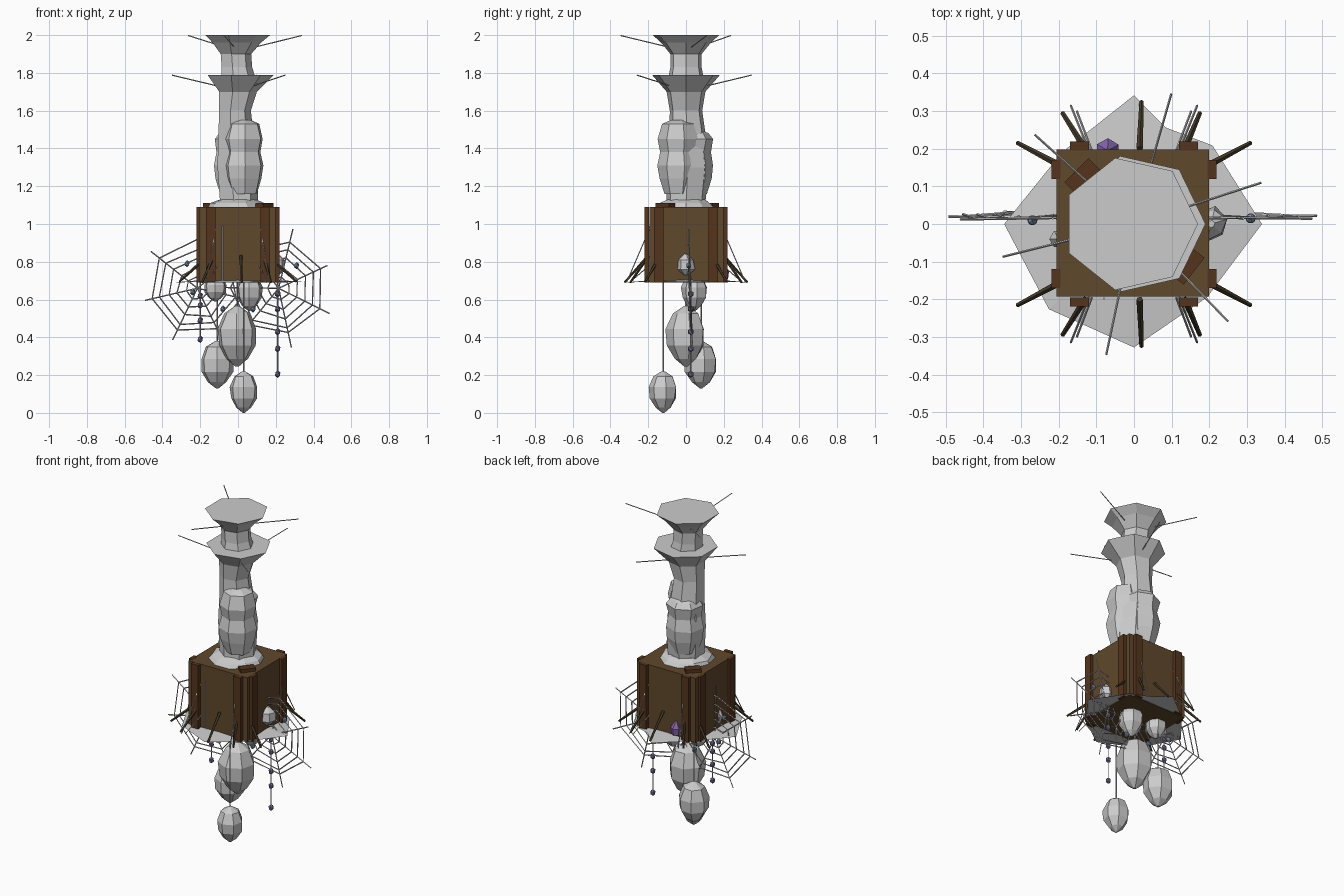
import bpy, bmesh, random
from math import sin, cos, pi, radians
from mathutils import Vector, Matrix

if "Cube" in bpy.data.objects:
    bpy.data.objects.remove(bpy.data.objects["Cube"])

random.seed(4)


def material(name, r, g, b):
    m = bpy.data.materials.new(name)
    m.diffuse_color = (r, g, b, 1)
    m.use_nodes = True
    m.node_tree.nodes["Principled BSDF"].inputs["Base Color"].default_value = m.diffuse_color
    return m


WOOD = material("wood", 0.115, 0.065, 0.025)
DARK_WOOD = material("dark_wood", 0.09, 0.035, 0.012)
TWIG = material("twig", 0.06, 0.045, 0.022)
PURPLE = material("purple", 0.24, 0.13, 0.42)
BEAD = material("bead", 0.2, 0.18, 0.32)
DEW = material("dew", 0.2, 0.3, 0.42)


def finish(name, bm, mat=None):
    bmesh.ops.recalc_face_normals(bm, faces=bm.faces)
    me = bpy.data.meshes.new(name)
    bm.to_mesh(me)
    bm.free()
    ob = bpy.data.objects.new(name, me)
    bpy.context.collection.objects.link(ob)
    if mat:
        me.materials.append(mat)
    return ob


def add_rod(bm, a, b, r1=0.003, r2=None, sides=4):
    a, b = Vector(a), Vector(b)
    d = b - a
    mat = Matrix.Translation((a + b) / 2) @ d.to_track_quat('Z', 'Y').to_matrix().to_4x4()
    bmesh.ops.create_cone(bm, cap_ends=True, segments=sides, radius1=r1,
                          radius2=r1 if r2 is None else r2, depth=d.length, matrix=mat)


def rods(name, pairs, r1=0.003, r2=None, mat=None, sides=4):
    bm = bmesh.new()
    for a, b in pairs:
        add_rod(bm, a, b, r1, r2, sides)
    return finish(name, bm, mat)


def add_box(bm, centre, size, turn=0):
    bmesh.ops.create_cube(bm, size=1, matrix=Matrix.Translation(centre)
                          @ Matrix.Rotation(turn, 4, 'Z') @ Matrix.Diagonal((*size, 1)))


def loft(name, rings, sides=7, phase=0, jitter=0, mat=None):
    """Stack of polygon rings: (x, y, z, radius)."""
    bm = bmesh.new()
    loops = []
    for x, y, z, r in rings:
        loop = []
        for i in range(sides):
            a = phase + 2 * pi * i / sides
            q = r * (1 + random.uniform(-jitter, jitter))
            loop.append(bm.verts.new((x + q * cos(a), y + q * sin(a), z)))
        loops.append(loop)
    for lo, hi in zip(loops, loops[1:]):
        for i in range(sides):
            j = (i + 1) % sides
            bm.faces.new((lo[i], lo[j], hi[j], hi[i]))
    bm.faces.new(loops[0][::-1])
    bm.faces.new(loops[-1])
    return finish(name, bm, mat)


def cocoon(name, x, y, z0, z1, r, phase=0.2):
    prof = [(0, .08), (.13, .55), (.35, .93), (.62, 1), (.88, .68), (1, .12)]
    loft(name, [(x, y, z0 + (z1 - z0) * t, r * k) for t, k in prof], 7, phase, 0.05)


def beads(name, points, r, mat):
    bm = bmesh.new()
    for p in points:
        bmesh.ops.create_icosphere(bm, subdivisions=1, radius=r, matrix=Matrix.Translation(p)
                                   @ Matrix.Diagonal((1, 1, 1.25, 1)))
    finish(name, bm, mat)


# Wooden crate with vertical boards and top cleats
bm = bmesh.new()
add_box(bm, (-0.003, 0.003, 0.89), (0.405, 0.39, 0.4))
finish("crate", bm, WOOD)
bm = bmesh.new()
for s in (-1, 1):
    for t in (-0.145, 0.145):
        add_box(bm, (t, s * 0.207, 0.89), (0.05, 0.024, 0.402))
        add_box(bm, (s * 0.207, t, 0.89), (0.024, 0.05, 0.402))
finish("crate_boards", bm, DARK_WOOD)
bm = bmesh.new()
add_box(bm, (-0.135, 0.125, 1.095), (0.09, 0.05, 0.03), radians(45))
add_box(bm, (0.14, -0.11, 1.095), (0.09, 0.05, 0.03), radians(52))
finish("top_cleats", bm, DARK_WOOD)

# Silk column: collar, lower trunk and two flared funnels
loft("collar", [(0, 0, 1.085, 0.16), (0, 0, 1.11, 0.14), (0, 0, 1.13, 0.1)], 10, 0, 0.08)
loft("lower_funnel", [(0, 0, 1.11, 0.105), (-0.005, 0.01, 1.3, 0.115), (-0.015, 0.01, 1.45, 0.1),
                      (-0.02, 0, 1.6, 0.088), (-0.005, 0, 1.7, 0.105), (0.005, 0, 1.79, 0.185)])
loft("upper_funnel", [(0, 0, 1.75, 0.1), (-0.01, 0, 1.83, 0.085), (-0.015, 0, 1.9, 0.085),
                      (-0.013, 0, 1.96, 0.135), (-0.01, 0, 2.0, 0.18)])
for name, x, y, top, ph in (("front_bundle", 0.03, -0.04, 1.55, 0.3),
                            ("back_bundle", -0.02, 0.035, 1.5, 0.7)):
    loft(name, [(x, y, 1.16, 0.075), (x, y, 1.24, 0.1), (x, y, 1.31, 0.11), (x, y, 1.38, 0.095),
                (x, y, 1.45, 0.108), (x, y, top - 0.02, 0.085), (x, y, top, 0.04)], 7, ph, 0.03)

# Anchor threads around each funnel rim
pairs = []
for z, first, rim in ((1.79, 194, 0.36), (2.0, 18, 0.355)):
    for k in range(3):
        a = radians(first + 120 * k)
        pairs.append(((0.1 * cos(a), 0.1 * sin(a), z - 0.062),
                      (rim * cos(a), rim * sin(a), z - 0.002)))
rods("funnel_threads", pairs, 0.003)

# Silk skirt below the crate
bm = bmesh.new()
rim = [bm.verts.new((r * cos(radians(a)), r * sin(radians(a)), z)) for a, r, z in
       ((0, .34, .694), (45, .295, .69), (72, .27, .696), (90, .342, .69), (135, .27, .695), (180, .345, .69),
        (225, .32, .693), (270, .328, .69), (315, .275, .695))]
hub = bm.verts.new((0, 0, 0.72))
under = bm.verts.new((0, 0, 0.7))
for a, b in zip(rim, rim[1:] + rim[:1]):
    bm.faces.new((a, b, hub))
    bm.faces.new((b, a, under))
finish("silk_skirt", bm)

# Slanted stakes round the foot of the crate
stakes, stays = [], []
for s in (-1, 1):
    for t, e in ((-0.13, -0.19), (0.015, 0.02), (0.135, 0.175)):
        stakes.append(((t, s * 0.2, 0.83), (e, s * (0.325 if abs(e) < .1 else 0.295), 0.69)))
    for t in (-0.16, 0.16):
        stakes.append(((s * 0.205, t, 0.79), (s * 0.31, t * 1.35, 0.695)))
        stays.append(((t * 0.75, s * 0.195, 0.97), (t * 1.05, s * 0.315, 0.69)))
        stays.append(((t * 0.7, s * 0.195, 0.78), (t * 0.95, s * 0.3, 0.69)))
rods("stakes", stakes, 0.009, 0.006, TWIG, 5)
rods("stay_threads", stays, 0.003)


# Two upright orb webs, one on each side
def web(name, cx, cz, first):
    n = 7

    def pt(i, r):
        a = radians(first) + 2 * pi * (i % n) / n
        z = r * sin(a)
        return Vector((cx + r * cos(a), 0.018 - 0.03 * z + 0.006 * (i % 2), cz + z))
    reach = [random.uniform(0.29, 0.33) for _ in range(n)]
    reach[0] = 0.285
    pairs = [(pt(i, 0), pt(i, reach[i])) for i in range(n)]
    for r in (0.06, 0.11, 0.16, 0.21, 0.25):
        k = [r * random.uniform(0.95, 1.05) for _ in range(n)]
        pairs += [(pt(i, k[i]), pt(i + 1, k[(i + 1) % n])) for i in range(n)]
    rods(name, pairs, 0.0035)


web("right_web", 0.215, 0.66, 25)
web("left_web", -0.215, 0.66, 193)

# Hanging cocoons and their strings
pods = [("large_cocoon", -0.005, 0.0, 0.245, 0.565, 0.105), ("back_cocoon", -0.11, 0.08, 0.13, 0.38, 0.09),
        ("low_cocoon", 0.03, -0.12, 0.0, 0.22, 0.075), ("small_cocoon_left", -0.12, 0.05, 0.59, 0.73, 0.06),
        ("small_cocoon_right", 0.06, 0.045, 0.54, 0.74, 0.07)]
for p in pods:
    cocoon(*p)
rods("cocoon_strings", [((x, y, z1 - 0.02), (x, y, 0.71)) for _, x, y, _, z1, _ in pods[:3]], 0.004)

# Bead strings and dew drops
right = [0.205, 0.34, 0.43, 0.55, 0.63]
left = [0.39, 0.49, 0.57, 0.62]
rods("bead_strings", [((0.21, 0.025, 0.2), (0.21, 0.025, 0.7)),
                      ((-0.2, 0.025, 0.38), (-0.2, 0.025, 0.7)),
                      ((-0.08, -0.198, 0.7), (-0.08, -0.198, 0.99))], 0.0035)
beads("hanging_beads", [(0.21, 0.025, z) for z in right] + [(-0.2, 0.025, z) for z in left], 0.016, BEAD)
beads("dew_drops", [(0.31, 0.015, 0.78), (-0.24, 0.02, 0.64), (-0.08, 0.03, 0.55), (0.08, 0.03, 0.55),
                    (-0.27, 0.01, 0.79)], 0.015, DEW)

# Small growths on the crate sides
loft("side_lump", [(0.205, 0, 0.73, 0.012), (0.205, 0, 0.76, 0.045), (0.205, 0, 0.81, 0.04),
                   (0.205, 0, 0.84, 0.01)], 6, 0.3, 0.1)
loft("left_lump", [(-0.2, -0.04, 0.73, 0.01), (-0.2, -0.04, 0.77, 0.025), (-0.2, -0.04, 0.81, 0.006)], 6)
loft("back_crystal", [(-0.07, 0.195, 0.71, 0.028), (-0.07, 0.195, 0.75, 0.033),
                      (-0.07, 0.195, 0.79, 0.006)], 6, 0.5, 0, PURPLE)
